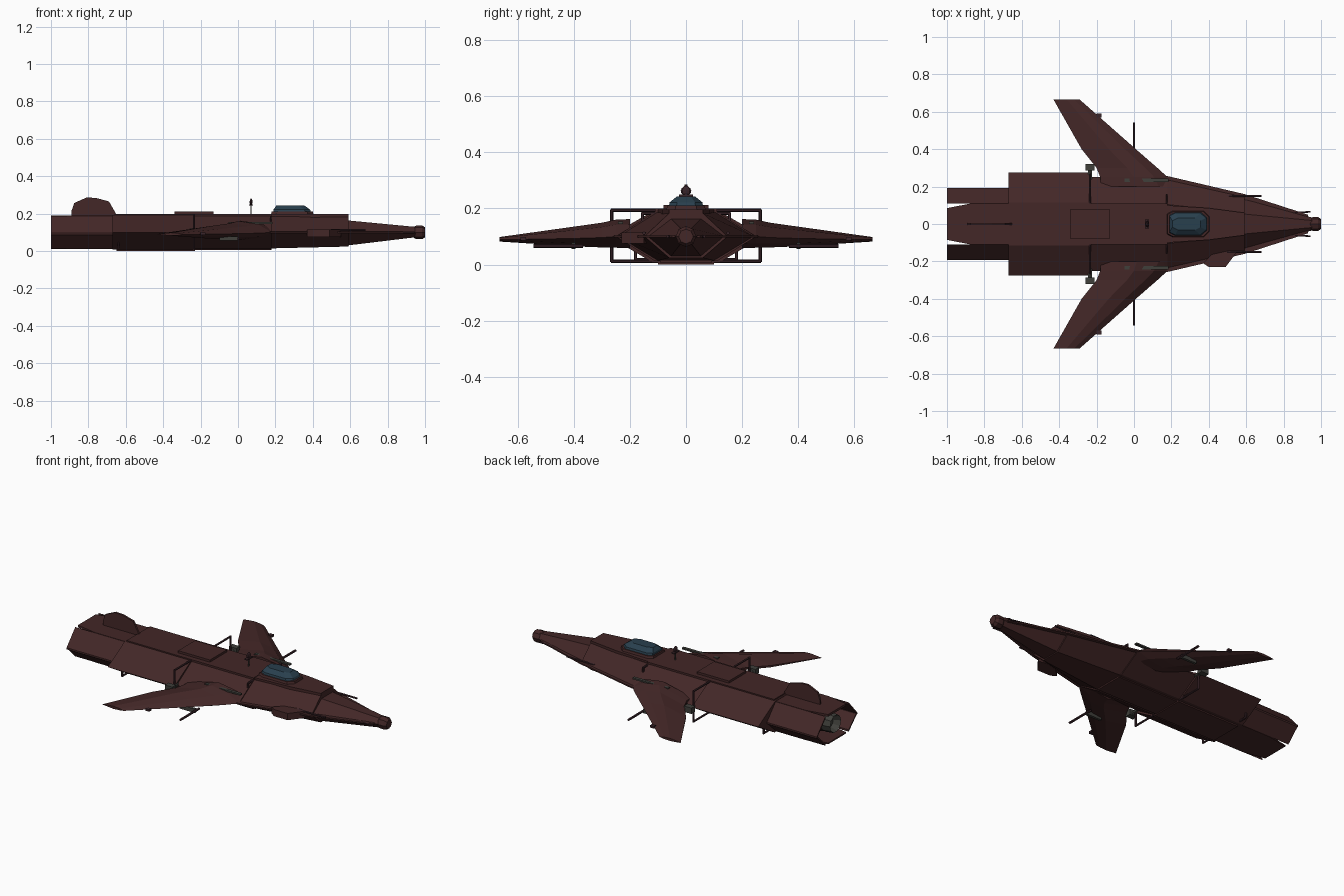
import bpy, bmesh, math
from mathutils import Vector

if "Cube" in bpy.data.objects:
    bpy.data.objects.remove(bpy.data.objects["Cube"])


def material(name, rgb):
    m = bpy.data.materials.new(name)
    m.diffuse_color = (*rgb, 1)
    m.use_nodes = True
    m.node_tree.nodes["Principled BSDF"].inputs["Base Color"].default_value = m.diffuse_color
    return m


HULL = material("dark maroon hull", (0.056, 0.020, 0.020))
PIPE = material("plum tubing", (0.042, 0.018, 0.023))
METAL = material("dark grey metal", (0.05, 0.05, 0.043))
GLASS = material("blue canopy glass", (0.022, 0.05, 0.075))


def finish(name, bm, mat):
    bmesh.ops.recalc_face_normals(bm, faces=bm.faces)
    me = bpy.data.meshes.new(name)
    bm.to_mesh(me)
    bm.free()
    me.materials.append(mat)
    ob = bpy.data.objects.new(name, me)
    bpy.context.collection.objects.link(ob)
    return ob


def loft(name, rings, mat=HULL):
    """Skin a row of closed rings and cap both ends."""
    bm = bmesh.new()
    vs = [[bm.verts.new(p) for p in r] for r in rings]
    n = len(vs[0])
    for a, b in zip(vs, vs[1:]):
        for i in range(n):
            bm.faces.new((a[i], a[(i + 1) % n], b[(i + 1) % n], b[i]))
    bm.faces.new(vs[0])
    bm.faces.new(vs[-1])
    return finish(name, bm, mat)


def box(name, x0, x1, y0, y1, z0, z1, mat=HULL):
    return loft(name, [[(x, y0, z0), (x, y1, z0), (x, y1, z1), (x, y0, z1)] for x in (x0, x1)], mat)


def plate(name, outline, z0, z1, mat=HULL):
    return loft(name, [[(x, y, z) for x, y in outline] for z in (z0, z1)], mat)


def tube(name, points, r, mat=PIPE, sides=6):
    """Straight segments following a path."""
    bm = bmesh.new()
    for a, b in zip(points, points[1:]):
        a, b = Vector(a), Vector(b)
        d = b - a
        q = d.to_track_quat('Z', 'Y').to_matrix().to_4x4()
        q.translation = (a + b) / 2
        bmesh.ops.create_cone(bm, cap_ends=True, segments=sides, radius1=r, radius2=r,
                              depth=d.length + r, matrix=q)
    return finish(name, bm, mat)


def hexa(x, hw, zm, top, thw, bot, bhw):
    return [(x, hw, zm), (x, thw, top), (x, -thw, top), (x, -hw, zm), (x, -bhw, bot), (x, bhw, bot)]


def disc(x, r, z, n=10):
    return [(x, r * math.cos(2 * math.pi * i / n), z + r * math.sin(2 * math.pi * i / n)) for i in range(n)]


# Fuselage sections
loft("rear_hull", [hexa(-0.67, .275, .10, .192, .115, .008, .12),
                   hexa(-0.23, .275, .10, .192, .115, .008, .12)])
loft("middle_hull", [hexa(-0.24, .25, .10, .188, .11, .012, .11),
                     hexa(0.18, .25, .10, .188, .11, .012, .11)])
loft("front_hull", [hexa(0.17, .242, .10, .186, .105, .014, .10),
                    hexa(0.59, .148, .10, .183, .06, .024, .06)])
loft("nose", [hexa(0.57, .14, .10, .165, .055, .028, .055),
              hexa(0.96, .032, .10, .128, .018, .075, .018)])
loft("nose_tip", [disc(x, r, .10, 8) for x, r in ((.94, .03), (.955, .037), (.985, .037), (1.0, .026))])

# Top and belly plating
box("spine_plate", -0.66, 0.18, -.11, .11, .186, .199)
box("top_hatch", -0.34, -0.13, -.08, .08, .198, .212)
plate("front_deck", [(.17, .10), (.40, .085), (.59, .06), (.59, -.06), (.40, -.085), (.17, -.10)], .18, .197)
box("belly_plate", -0.65, -0.23, -.10, .10, 0, .012)
box("forward_belly_plate", -0.23, 0.18, -.09, .09, .006, .016)

# Open tail shroud around the engine
tail = [(-1, .085), (-.87, .11), (-.65, .11), (-.65, -.11), (-.87, -.11), (-1, -.085)]
plate("tail_top_plate", tail, .177, .19)
plate("tail_belly_plate", tail, .012, .02)
for s, side in ((1, "left"), (-1, "right")):
    loft(f"{side}_tail_upper_panel", [[(x, s * y, z) for y, z in
         ((.11, .188), (.192, .096), (.192, .086), (.11, .176))] for x in (-1, -.65)])
    loft(f"{side}_tail_lower_panel", [[(x, s * y, z) for y, z in
         ((.192, .094), (.18, .094), (.11, .024), (.11, .013))] for x in (-1, -.65)])
loft("engine_core", [disc(-.66, .075, .10), disc(-.85, .075, .10), disc(-.93, .055, .10)])
loft("engine_nozzle", [disc(x, r, .10) for x, r in ((-.91, .045), (-.94, .058), (-.99, .052), (-.95, .035))], METAL)

# Tail fin
fin = [(-.89, .185), (-.89, .215), (-.875, .257), (-.81, .286), (-.76, .284), (-.69, .265), (-.65, .195), (-.65, .185)]
loft("tail_fin", [[(x, y, z) for x, z in fin] for y in (-.006, .006)])

# Cockpit
def canopy_ring(x0, x1, hw, z):
    c = .03
    return [(x0, hw - c * .5, z), (x0 + c, hw, z), (x1 - c, hw, z), (x1, hw * .55, z),
            (x1, -hw * .55, z), (x1 - c, -hw, z), (x0 + c, -hw, z), (x0, -hw + c * .5, z)]

loft("canopy_frame", [canopy_ring(.175, .405, .072, .19), canopy_ring(.18, .40, .066, .21)])
loft("canopy_glass", [canopy_ring(.188, .392, .062, .205), canopy_ring(.19, .385, .058, .222),
                      canopy_ring(.205, .355, .032, .243)], GLASS)

# Sensor mast behind the cockpit
tube("mast", [(.07, 0, .195), (.07, 0, .25)], .004, METAL)
plate("mast_collar", [(.06, -.025), (.08, -.025), (.08, .025), (.06, .025)], .243, .25, PIPE)
loft("mast_head", [[(.07 + .008 * k * math.cos(a * math.pi / 4), .019 * k * math.sin(a * math.pi / 4), z)
                    for a in range(8)] for z, k in ((.248, .5), (.255, .9), (.263, 1), (.272, .8), (.28, .3))], PIPE)

# Wings: y, leading x, trailing x, centre height, half thickness
stations = [(.20, .21, -.18, .11, .052), (.25, .18, -.18, .11, .05), (.30, .125, -.20, .105, .044),
            (.40, .01, -.28, .10, .035), (.665, -.29, -.43, .09, .008)]


def airfoil(s, y, le, te, z, t):
    c = le - te
    return [(le, s * y, z - t * .2), (le - .2 * c, s * y, z + t * .65), (le - .5 * c, s * y, z + t),
            (te, s * y, z + t * .15), (te, s * y, z - t * .15), (le - .5 * c, s * y, z - t),
            (le - .2 * c, s * y, z - t * .7)]


for s, side in ((1, "left"), (-1, "right")):
    loft(f"{side}_wing", [airfoil(s, *st) for st in stations])
    # Nose chine and its barrel
    plate(f"{side}_chine", [(.10, s * .25), (.18, s * .256), (.59, s * .16), (.93, s * .05), (.93, s * .02),
                            (.10, s * .15)], .096, .104)
    tube(f"{side}_nose_barrel", [(.50, s * .15, .112), (.68, s * .15, .112)], .006)
    tube(f"{side}_tip_probe", [(.84, s * .06, .10), (.94, s * .065, .10)], .005)
    # Wing root rail and hinge
    box(f"{side}_root_rail", -.05, .185, s * .225, s * .243, .145, .154, METAL)
    box(f"{side}_hinge", -.26, -.21, s * .285, s * .32, .085, .12, METAL)
    tube(f"{side}_hinge_pin", [(-.235, s * .24, .10), (-.235, s * .30, .10)], .012, METAL)
    # Bent tubes around the hull
    tube(f"{side}_hull_hoop", [(-.235, s * .09, .193), (-.235, s * .265, .193), (-.235, s * .265, .012),
                               (-.235, s * .09, .012)], .006)
    tube(f"{side}_tail_hoop", [(-.64, s * .10, .018), (-.64, s * .18, .018), (-.64, s * .18, .06)], .006)
    tube(f"{side}_front_hoop", [(.175, s * .10, .183), (.175, s * .155, .183), (.175, s * .155, .11)], .006)
    # Underwing gun with crosswise rod
    box(f"{side}_wing_gun", -.10, 0, s * .393, s * .408, .055, .078, METAL)
    tube(f"{side}_wing_rod", [(0, s * .37, .066), (0, s * .54, .066)], .007)
    box(f"{side}_wing_nub", -.20, -.175, s * .57, s * .59, .085, .098, PIPE)

# Single cheek pod on the right of the nose
loft("cheek_pod", [[(.37, -.21, z), (.40, -.23, z), (.49, -.23, z), (.55, -.15, z), (.45, -.13, z)]
                   for z in (.075, .115)])
